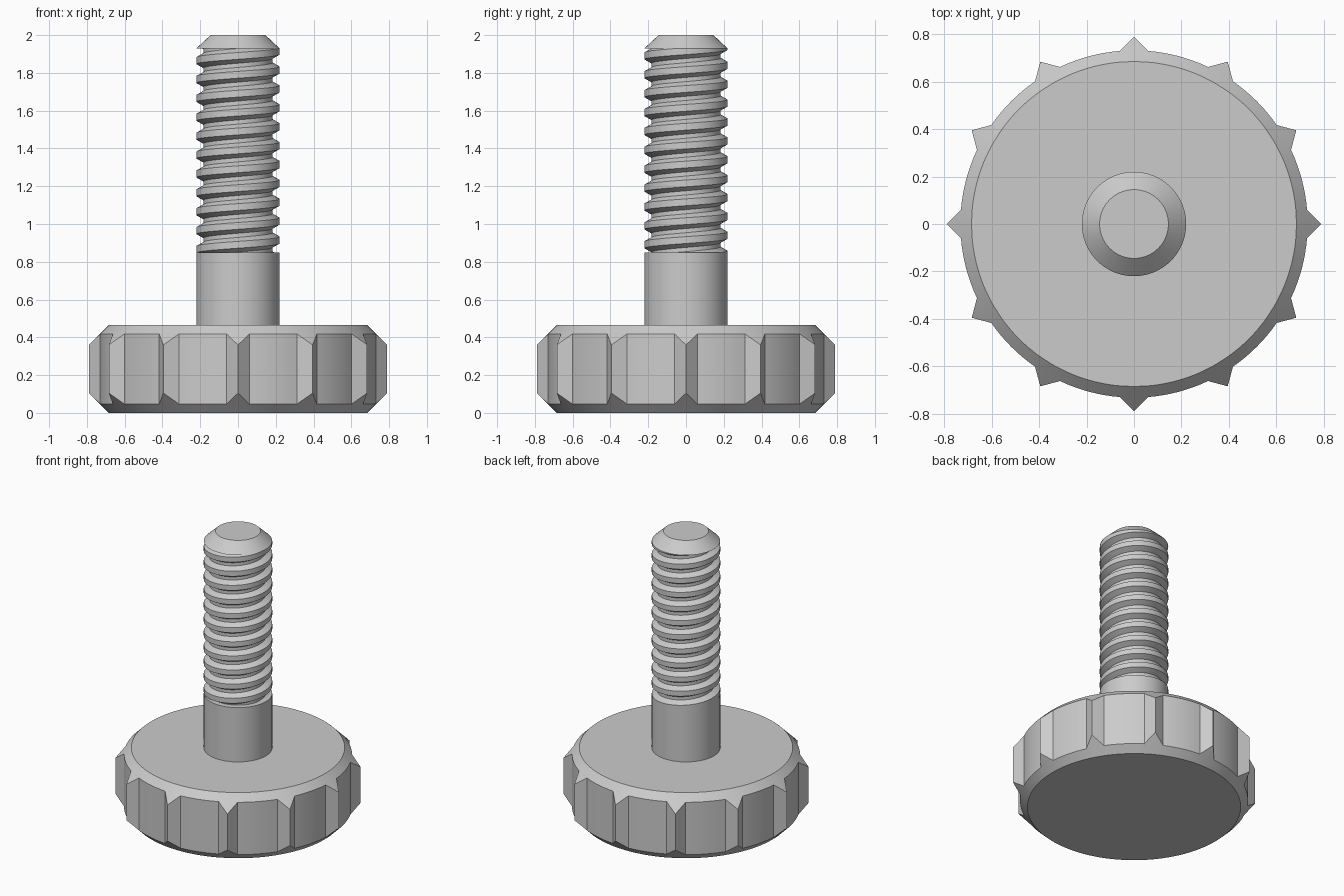
import bpy, bmesh
from math import cos, sin, pi, radians, tau

if "Cube" in bpy.data.objects:
    bpy.data.objects.remove(bpy.data.objects["Cube"])

SEG = 64


def finish(name, bm):
    mesh = bpy.data.meshes.new(name)
    bm.to_mesh(mesh)
    bm.free()
    obj = bpy.data.objects.new(name, mesh)
    bpy.context.collection.objects.link(obj)
    bpy.ops.object.select_all(action='DESELECT')
    obj.select_set(True)
    bpy.context.view_layer.objects.active = obj
    bpy.ops.object.shade_smooth_by_angle(angle=radians(20))
    return obj


def polar(r, a, z):
    return (r * cos(a), r * sin(a), z)


def skin(name, rings):
    """Solid from stacked rings of points, listed bottom to top."""
    bm = bmesh.new()
    loops = [[bm.verts.new(p) for p in ring] for ring in rings]
    n = len(loops[0])
    for lo, hi in zip(loops, loops[1:]):
        for i in range(n):
            j = (i + 1) % n
            bm.faces.new((lo[i], lo[j], hi[j], hi[i]))
    bm.faces.new(loops[0][::-1])
    bm.faces.new(loops[-1])
    return finish(name, bm)


def lathe(name, profile):
    return skin(name, [[polar(r, tau * i / SEG, z) for i in range(SEG)]
                       for r, z in profile])


# Knob head: round body with 12 pointed grip ridges, cut by 45 degree chamfers
FACE_R, BODY_R, TIP_R, HEAD_H = 0.685, 0.732, 0.79, 0.465
HALF, ARC_STEPS = radians(4.75), 8
outline = []
for k in range(12):
    a = k * tau / 12
    outline.append((TIP_R, a))
    span = tau / 12 - 2 * HALF
    outline += [(BODY_R, a + HALF + span * s / ARC_STEPS) for s in range(ARC_STEPS + 1)]
skin("knob_head", [
    [polar(FACE_R, a, 0) for r, a in outline],
    [polar(r, a, r - FACE_R) for r, a in outline],
    [polar(r, a, HEAD_H - (r - FACE_R)) for r, a in outline],
    [polar(FACE_R, a, HEAD_H) for r, a in outline],
])

# Plain shank and chamfered end
MAJOR, MINOR, Z0, Z1 = 0.22, 0.183, 0.85, 1.93
lathe("shank", [(MAJOR, HEAD_H), (MAJOR, Z0)])
lathe("screw_tip", [(MAJOR, Z1), (0.145, 2.0)])

# Right-handed thread: profile swept along a helix, trimmed flat at both ends
PITCH = 0.1
tooth = [(MAJOR, -0.018), (MAJOR, 0.018), (MINOR, 0.039), (MINOR, 0.061), (MAJOR, 0.082)]
bm = bmesh.new()
prev = None
for i in range(14 * SEG + 1):
    a = tau * i / SEG
    row = [bm.verts.new(polar(r, a, 0.715 + dz + PITCH * i / SEG)) for r, dz in tooth]
    if prev:
        for j in range(4):
            bm.faces.new((prev[j], row[j], row[j + 1], prev[j + 1]))
    prev = row
bmesh.ops.remove_doubles(bm, verts=bm.verts, dist=0.0005)
for z, n in ((Z0, -1), (Z1, 1)):
    bmesh.ops.bisect_plane(bm, geom=bm.verts[:] + bm.edges[:] + bm.faces[:],
                           plane_co=(0, 0, z), plane_no=(0, 0, n), clear_outer=True)
finish("thread", bm)
